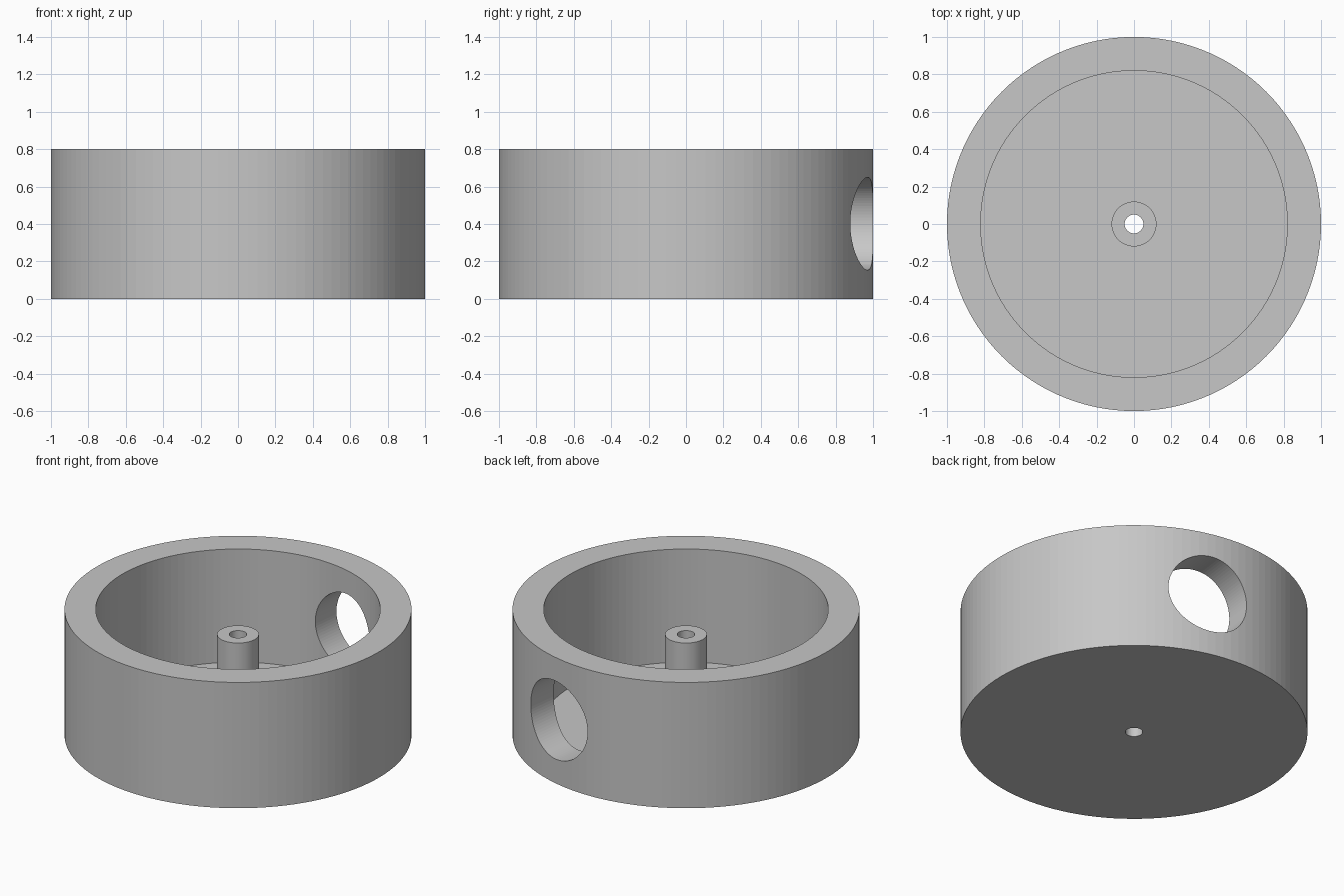
import bpy
import bmesh
import math

cube = bpy.data.objects.get("Cube")
if cube:
    bpy.data.objects.remove(cube, do_unlink=True)

SIDES = 120

grey = bpy.data.materials.new("plain_grey")
grey.use_nodes = True
colour = (0.57, 0.57, 0.57, 1)
grey.diffuse_color = colour
grey.node_tree.nodes["Principled BSDF"].inputs["Base Color"].default_value = colour


def lathe(name, profile):
    """Revolve a closed (radius, height) outline around the z axis."""
    bm = bmesh.new()
    rings = []
    for i in range(SIDES):
        a = math.tau * i / SIDES
        rings.append([bm.verts.new((r * math.cos(a), r * math.sin(a), z))
                      for r, z in profile])
    n = len(profile)
    for i in range(SIDES):
        here, after = rings[i], rings[(i + 1) % SIDES]
        for j in range(n):
            k = (j + 1) % n
            bm.faces.new((here[j], after[j], after[k], here[k]))
    bmesh.ops.recalc_face_normals(bm, faces=bm.faces[:])
    mesh = bpy.data.meshes.new(name)
    bm.to_mesh(mesh)
    bm.free()
    mesh.materials.append(grey)
    obj = bpy.data.objects.new(name, mesh)
    bpy.context.collection.objects.link(obj)
    return obj


# Round open housing with a bored floor
housing = lathe("housing", [(0.05, 0), (1, 0), (1, 0.8), (0.82, 0.8),
                            (0.82, 0.08), (0.05, 0.08)])

# Hollow post standing on the floor
lathe("centre_post", [(0.05, 0.08), (0.12, 0.08), (0.12, 0.64), (0.05, 0.64)])

# Round port cut through the back wall, a little to the left
bpy.ops.mesh.primitive_cylinder_add(
    vertices=96, radius=0.248, depth=0.6, location=(0.235, 0.94, 0.402),
    rotation=(math.pi / 2, 0, -math.radians(7)))
cutter = bpy.context.object
cutter.name = "port_cutter"
cutter.data.materials.append(grey)
cutter.hide_render = True

cut = housing.modifiers.new("port", "BOOLEAN")
cut.operation = "DIFFERENCE"
cut.solver = "EXACT"
cut.object = cutter
bpy.ops.object.select_all(action="DESELECT")
housing.select_set(True)
bpy.context.view_layer.objects.active = housing
bpy.ops.object.modifier_apply(modifier=cut.name)
bpy.data.objects.remove(cutter, do_unlink=True)
